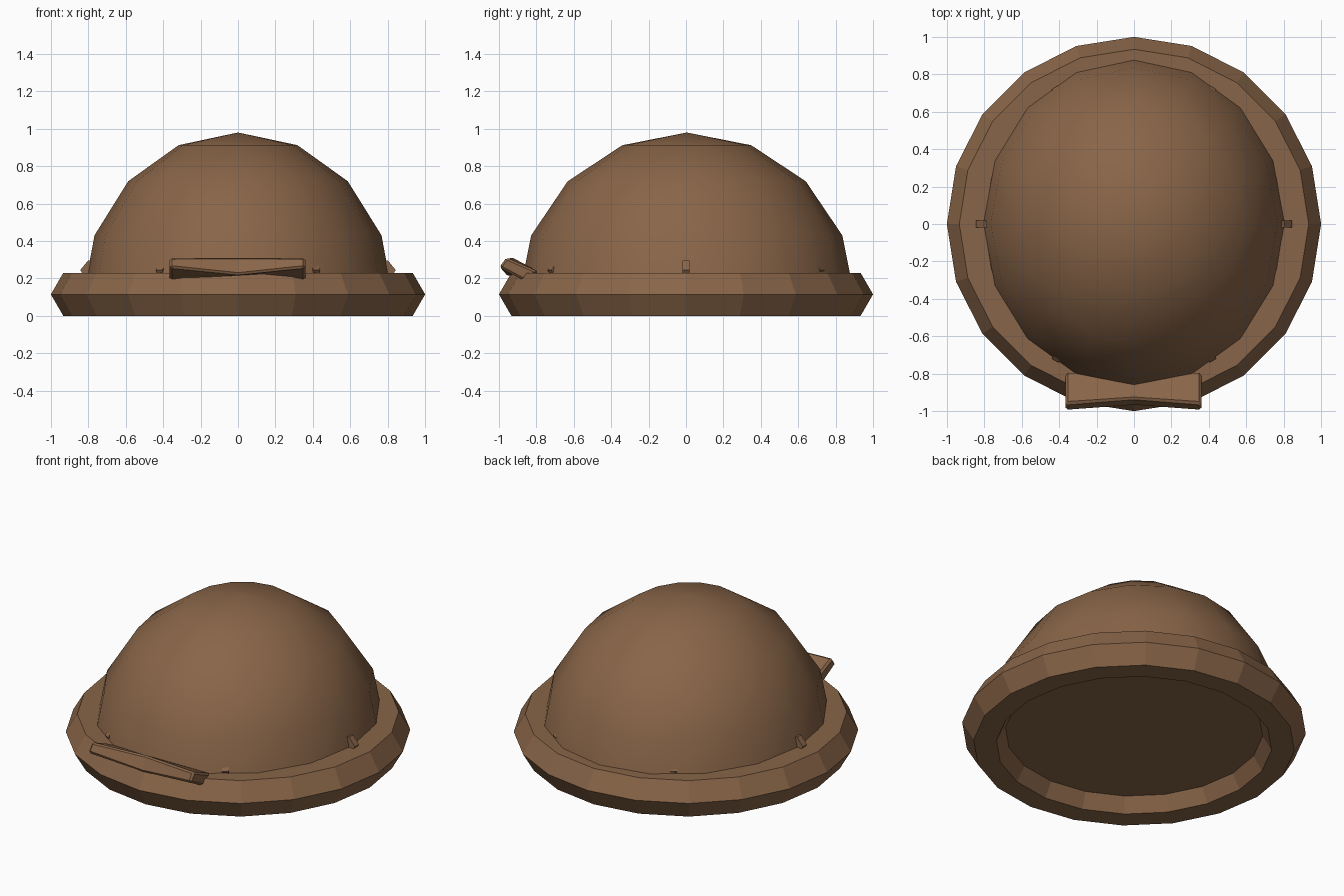
import bpy, bmesh
from math import radians
from mathutils import Matrix

cube = bpy.data.objects.get("Cube")
if cube:
    bpy.data.objects.remove(cube, do_unlink=True)

brown = bpy.data.materials.new("warm_brown")
brown.use_nodes = True
colour = (0.25, 0.13, 0.065, 1)
brown.diffuse_color = colour
bsdf = brown.node_tree.nodes["Principled BSDF"]
bsdf.inputs["Base Color"].default_value = colour
bsdf.inputs["Roughness"].default_value = 0.8


def finish(name, bm):
    """Turn a bmesh into a named, coloured object."""
    bmesh.ops.recalc_face_normals(bm, faces=bm.faces)
    mesh = bpy.data.meshes.new(name)
    bm.to_mesh(mesh)
    bm.free()
    mesh.materials.append(brown)
    obj = bpy.data.objects.new(name, mesh)
    bpy.context.collection.objects.link(obj)
    return obj


def loft(sections):
    """Closed solid through matching cross-sections."""
    bm = bmesh.new()
    rings = [[bm.verts.new(p) for p in s] for s in sections]
    n = len(rings[0])
    for a, b in zip(rings, rings[1:]):
        for i in range(n):
            j = (i + 1) % n
            bm.faces.new((a[i], a[j], b[j], b[i]))
    bm.faces.new(rings[0])
    bm.faces.new(rings[-1])
    return bm


# Brim: faceted torus with a hexagonal section
bpy.ops.mesh.primitive_torus_add(major_segments=20, minor_segments=6,
                                 major_radius=0.867, minor_radius=0.133,
                                 location=(0, 0, 0.115))
brim = bpy.context.object
brim.name = "brim"
brim.data.materials.append(brown)
bpy.ops.object.shade_flat()

# Dome: upper half of a stretched sphere, closed underneath
bm = bmesh.new()
bmesh.ops.create_uvsphere(bm, u_segments=16, v_segments=8, radius=1)
bmesh.ops.bisect_plane(bm, geom=bm.verts[:] + bm.edges[:] + bm.faces[:], dist=0.001,
                       plane_co=(0, 0, 0), plane_no=(0, 0, 1), clear_inner=True)
bmesh.ops.holes_fill(bm, edges=[e for e in bm.edges if e.is_boundary], sides=0)
bmesh.ops.transform(bm, verts=bm.verts,
                    matrix=Matrix.Translation((0, 0.004, 0.09)) @ Matrix.Diagonal((0.83, 0.9, 0.89, 1)))
dome = finish("dome", bm)
bpy.ops.object.select_all(action='DESELECT')
dome.select_set(True)
bpy.context.view_layer.objects.active = dome
bpy.ops.object.shade_smooth_by_angle(angle=radians(40))

# Visor: tilted plate, pinched in the middle
end = [(-1.0, 0.26), (-0.96, 0.312), (-0.785, 0.235), (-0.87, 0.19)]
middle = [(-0.97, 0.22), (-0.935, 0.315), (-0.785, 0.235), (-0.86, 0.205)]
bm = loft([[(x, y, z) for y, z in sec]
           for x, sec in ((-0.365, end), (0, middle), (0.36, end))])
visor = finish("visor", bm)
bevel = visor.modifiers.new("soft_edges", 'BEVEL')
bevel.width = 0.012
bevel.segments = 1
bevel.limit_method = 'ANGLE'

# Pegs: small wedges spaced around the dome, mostly sunk into it
peg = [(0.77, 0.295), (0.802, 0.295), (0.843, 0.245), (0.815, 0.2), (0.77, 0.2)]
for k in range(6):
    bm = loft([[(x, y, z) for x, z in peg] for y in (-0.02, 0.02)])
    bmesh.ops.rotate(bm, verts=bm.verts, cent=(0, 0, 0),
                     matrix=Matrix.Rotation(radians(60 * k), 3, 'Z'))
    finish(f"peg_{k + 1}", bm)
